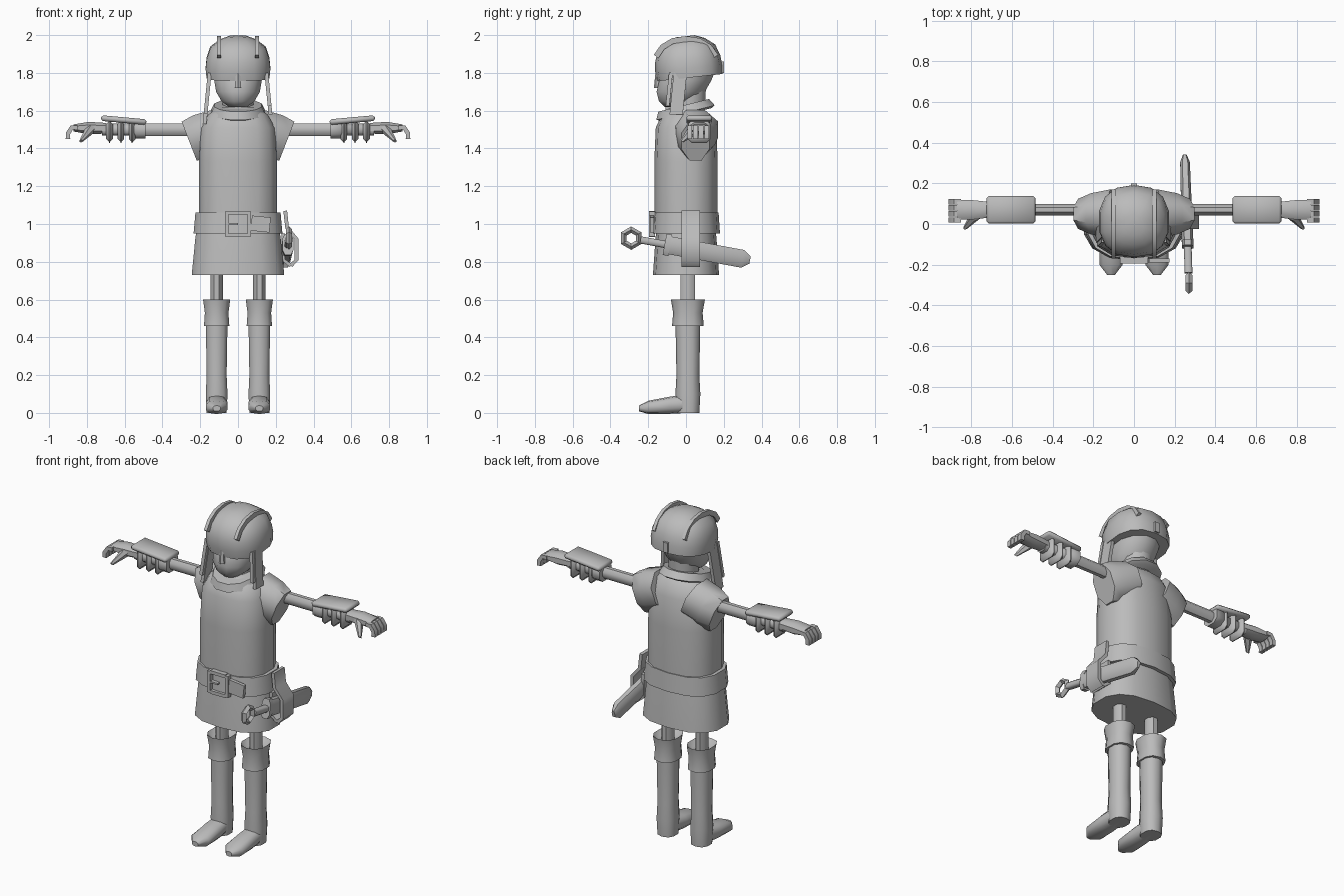
import bpy, bmesh, math
from mathutils import Vector, Matrix

old = bpy.data.objects.get("Cube")
if old:
    bpy.data.objects.remove(old, do_unlink=True)

tone = 0.5
grey = bpy.data.materials.new("plain grey")
grey.use_nodes = True
grey.diffuse_color = (tone, tone, tone, 1)
grey.node_tree.nodes["Principled BSDF"].inputs["Base Color"].default_value = grey.diffuse_color

X, Y, Z = Matrix.Identity(3)
X, Y, Z = X.copy(), Y.copy(), Z.copy()


def finish(name, bm, mirror=False):
    """Turn a bmesh into a shaded object, doubled across the middle if asked."""
    bmesh.ops.recalc_face_normals(bm, faces=bm.faces)
    mesh = bpy.data.meshes.new(name)
    bm.to_mesh(mesh)
    bm.free()
    mesh.materials.append(grey)
    mesh.shade_smooth()
    mesh.set_sharp_from_angle(angle=math.radians(50))
    part = bpy.data.objects.new(name, mesh)
    bpy.context.collection.objects.link(part)
    if mirror:
        part.modifiers.new("other_side", "MIRROR").use_mirror_merge = False


def rounded(angle, power):
    """Point on a unit superellipse."""
    return [math.copysign(abs(value) ** (2 / power), value)
            for value in (math.cos(angle), math.sin(angle))]


def skin(name, rings, mirror=False):
    """Join equal rings of points into a closed solid."""
    bm = bmesh.new()
    rows = [[bm.verts.new(point) for point in ring] for ring in rings]
    for low, high in zip(rows, rows[1:]):
        for i in range(len(low)):
            bm.faces.new((low[i - 1], low[i], high[i], high[i - 1]))
    bm.faces.new(rows[0])
    bm.faces.new(rows[-1])
    finish(name, bm, mirror)


def stack(name, profile, at, aim=Z, wide=X, depth=1, sides=12, power=2, lean=0, mirror=False):
    """Sections along aim; the profile holds distance, half width and, if needed, half depth."""
    aim = Vector(aim).normalized()
    deep = aim.cross(wide).normalized()
    rings = []
    for distance, width, *thick in profile:
        thickness = thick[0] if thick else width * depth
        centre = Vector(at) + aim * distance + deep * lean * distance
        ring = []
        for i in range(sides):
            across, along = rounded(math.tau * (i + .5) / sides, power)
            ring.append(centre + wide * across * width + deep * along * thickness)
        rings.append(ring)
    skin(name, rings, mirror)


def strip(name, path, width, thick, across=Y, mirror=False):
    """Flat band that follows a path."""
    path = [Vector(point) for point in path]
    rings = []
    for i, point in enumerate(path):
        ahead = path[min(i + 1, len(path) - 1)] - path[max(i - 1, 0)]
        side = across * width / 2
        out = ahead.cross(across).normalized() * thick / 2
        rings.append([point - side - out, point + side - out, point + side + out, point - side + out])
    skin(name, rings, mirror)


def box(name, at, size, turn=0, bevel=0, mirror=False):
    bm = bmesh.new()
    place = Matrix.Translation(at) @ Matrix.Rotation(turn, 4, "Y") @ Matrix.Diagonal((*size, 1))
    bmesh.ops.create_cube(bm, size=1, matrix=place)
    if bevel:
        bmesh.ops.bevel(bm, geom=bm.edges[:], offset=bevel, segments=1, affect="EDGES")
    finish(name, bm, mirror)


# Tunic, skirt and tilted collar
stack("tunic", [(0, .21), (.3, .21), (.48, .2), (.55, .16), (.59, .1)],
      at=(0, 0, 1.03), depth=.8, sides=14, power=2.5)
stack("skirt", [(0, .25), (.2, .23), (.32, .21)], at=(0, 0, .73), depth=.7, sides=14, power=2.5)
stack("collar", [(0, .13), (.01, .15), (.05, .13), (.05, .1)], at=(0, 0, 1.58),
      aim=Z - Y / 4, depth=1.1)

# Belt with square buckle and loose end
stack("belt", [(0, .24), (.11, .23)], at=(0, 0, .95), depth=.75, sides=14, power=2.5)
buckle = Vector((0, -.18, 1))
box("buckle_sides", buckle + X * .06, (.02, .03, .13), mirror=True)
for lift in (-.06, .06):
    box("buckle_bar", buckle + Z * lift, (.1, .03, .02))
box("buckle_pin", buckle - X * .03, (.06, .03, .01))
box("belt_end", buckle + X * .12, (.1, .02, .08), turn=.1)

# Neck, face and nose
stack("neck", [(0, .08), (.2, .09)], at=(0, .02, 1.55))
stack("head", [(0, .05), (.03, .09), (.08, .12), (.14, .13), (.24, .13)],
      at=(0, -.06, 1.62), depth=1.1, lean=.4)
stack("nose", [(0, .02), (.1, .01)], at=(0, -.15, 1.72), sides=6)

# Helmet with two ridges, a rear tab and hanging flaps
stack("helmet", [(0, .15), (0, .17), (.05, .175), (.1, .17), (.16, .15), (.2, .1), (.22, .05)],
      at=(0, .02, 1.775), aim=Z - Y / 9, depth=1.02, sides=14, power=2.4)
arc = [rounded(math.pi * i / 8, 2.2) for i in range(1, 8)]
strip("helmet_ridges", [(.1, .17 * along, 1.82 + .16 * rise) for along, rise in arc],
      width=.02, thick=.03, across=X, mirror=True)
box("helmet_tab", (0, .19, 1.83), (.03, .02, .06))
for side, drop in ((-1, .27), (1, .22)):
    top = Vector((side * .15, -.03, 1.8))
    slope = Vector((side * .1, -.1, -1)) * drop
    strip("ear_flap", [top, top + slope], width=.07, thick=.02)
    strip("flap_tie", [top - Y * .05, top - Y * .05 + slope * .8], width=.02, thick=.02)

# Cap sleeves that slope down and out
stack("sleeves", [(0, .13, .12), (.1, .11, .13), (.17, .08, .12), (.17, .06, .1)],
      at=(.1, .05, 1.5), aim=(.9, 0, -.35), wide=Y, sides=8, mirror=True)

# Arms, gloves and hands
shoulder = Vector((0, .07, 1.5))
limb = dict(aim=X, wide=Y, sides=8, mirror=True)
stack("arms", [(.2, .03), (.52, .03)], at=shoulder, depth=1.2, **limb)
stack("glove_cuffs", [(.49, .06), (.54, .06), (.56, .04), (.72, .04)], at=shoulder,
      depth=.85, power=2.5, **limb)
stack("hands", [(.7, .04, .03), (.79, .05, .035), (.87, .05, .02)], at=shoulder,
      power=2.5, lean=.01, **limb)
for i in range(4):
    knuckle = Vector((.85, .02 + i * .03, 1.51))
    tip = knuckle + X * .05 - Z * .03
    strip("fingers", [knuckle, knuckle + X * .03, tip, tip - Z * .03],
          width=.026, thick=.024, mirror=True)
stack("thumbs", [(0, .03), (.05, .02), (.1, .01)], at=(.78, .04, 1.5), aim=(.5, -.6, -.6),
      sides=6, mirror=True)

# Bracers: a tilted plate over three wrapped straps
box("bracer_plates", (.605, .07, 1.55), (.24, .135, .03), turn=-.09, bevel=.01, mirror=True)
for i in range(3):
    box("bracer_straps", (.56 + i * .06, .07, 1.49), (.035, .12, .12), bevel=.02, mirror=True)

# Legs, boots and turned-over boot cuffs
leg = Vector((.113, .01, 0))
stack("thighs", [(.55, .035), (.78, .035)], at=leg, depth=1.2, sides=8, mirror=True)
stack("boot_cuffs", [(.46, .07), (.53, .065), (.6, .075), (.57, .05)], at=leg,
      depth=1.2, sides=10, power=2.4, mirror=True)
stack("boot_shafts", [(0, .055), (.1, .06), (.2, .055), (.49, .06)], at=leg,
      depth=1.1, sides=10, power=2.4, mirror=True)
stack("boot_feet", [(0, .05), (.1, .06, .045), (.21, .06, .035), (.26, .02, .015)],
      at=leg + Z * .05, aim=-Y, lean=-.1, sides=10, power=2.5, mirror=True)

# Sheathed dagger slung on the left hip
pommel = Vector((.27, -.29, .925))
blade = dict(at=pommel, aim=(-.02, .62, -.115), sides=8, power=3)
bpy.ops.mesh.primitive_torus_add(major_segments=6, minor_segments=4, major_radius=.045,
                                 minor_radius=.017, location=pommel, rotation=(0, math.pi / 2, 0))
bpy.context.object.name = "pommel_ring"
bpy.context.object.data.materials.append(grey)
stack("dagger_grip", [(.05, .02), (.2, .02)], **blade)
stack("dagger_guard", [(.18, .03), (.21, .03)], depth=2, **blade)
stack("sheath", [(.21, .03, .05), (.6, .025, .05), (.64, .01, .02)], **blade)

# Hanger loop from the belt around the sheath
belt_side = Vector((.25, .025, 1.07))
strip("hanger_front", [belt_side, belt_side + X * .01 - Z * .09, (.31, .025, .92),
                       (.31, .025, .81), (.28, .025, .78)], width=.1, thick=.02)
strip("hanger_back", [(.24, .025, .95), (.24, .025, .81), (.28, .025, .78)], width=.1, thick=.02)
